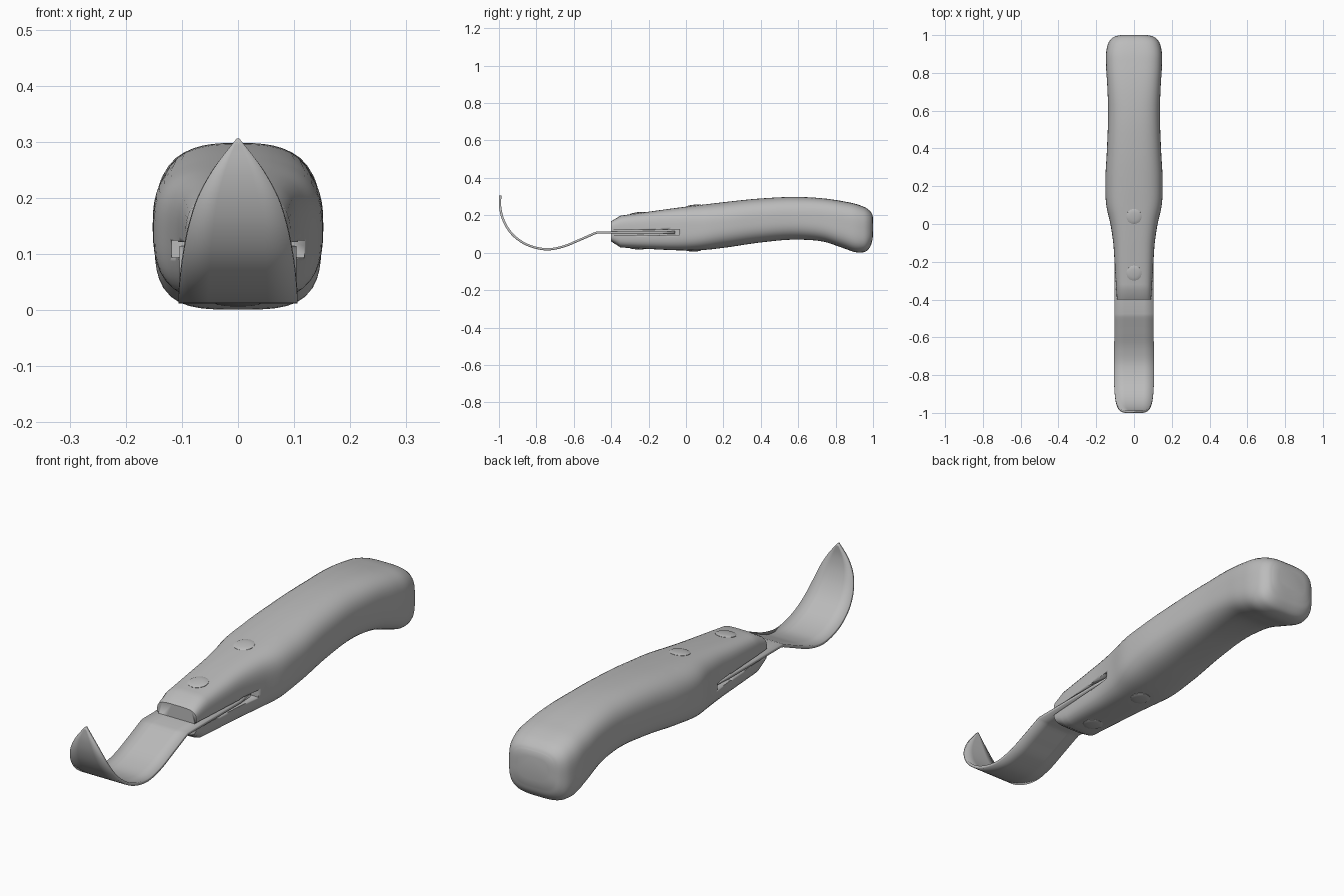
import bpy, bmesh, math
from mathutils import Vector

if "Cube" in bpy.data.objects:
    bpy.data.objects.remove(bpy.data.objects["Cube"], do_unlink=True)

grey = bpy.data.materials.new("plain grey")
grey.use_nodes = True
grey.diffuse_color = (0.5, 0.5, 0.5, 1)
grey.node_tree.nodes["Principled BSDF"].inputs["Base Color"].default_value = (0.5, 0.5, 0.5, 1)


def make_object(name, bm, angle=40):
    bmesh.ops.recalc_face_normals(bm, faces=bm.faces)
    mesh = bpy.data.meshes.new(name)
    bm.to_mesh(mesh)
    bm.free()
    mesh.materials.append(grey)
    ob = bpy.data.objects.new(name, mesh)
    bpy.context.collection.objects.link(ob)
    bpy.ops.object.select_all(action='DESELECT')
    ob.select_set(True)
    bpy.context.view_layer.objects.active = ob
    bpy.ops.object.shade_smooth_by_angle(angle=math.radians(angle))
    return ob


def spline(points, steps):
    """Catmull-Rom curve through rows of any width, parametrised by distance."""
    p = [Vector(r) for r in points]
    p = [2 * p[0] - p[1]] + p + [2 * p[-1] - p[-2]]
    out = []
    for i in range(1, len(p) - 2):
        d = [max((p[k + 1] - p[k]).length, 1e-4) for k in (i - 1, i, i + 1)]
        m1 = ((p[i] - p[i - 1]) / d[0] * d[1] + (p[i + 1] - p[i]) / d[1] * d[0]) / (d[0] + d[1])
        m2 = ((p[i + 1] - p[i]) / d[1] * d[2] + (p[i + 2] - p[i + 1]) / d[2] * d[1]) / (d[1] + d[2])
        for s in range(steps):
            t = s / steps
            out.append((2*t**3 - 3*t**2 + 1) * p[i] + (t**3 - 2*t**2 + t) * d[1] * m1
                       + (3*t**2 - 2*t**3) * p[i + 1] + (t**3 - t**2) * d[1] * m2)
    return out + [p[-2]]


# Handle: rounded-box sections as y, half width, bottom, top
stations = [
    (-0.35, 0.094, 0.028, 0.198), (-0.2, 0.103, 0.020, 0.219), (-0.1, 0.110, 0.015, 0.233),
    (0.0, 0.125, 0.012, 0.246), (0.1, 0.147, 0.015, 0.258), (0.2, 0.152, 0.026, 0.270),
    (0.4, 0.143, 0.055, 0.290), (0.6, 0.137, 0.070, 0.298), (0.74, 0.142, 0.058, 0.290),
    (0.84, 0.148, 0.025, 0.275), (0.92, 0.146, 0.001, 0.257), (0.96, 0.135, 0.006, 0.241),
    (0.985, 0.115, 0.032, 0.222), (0.996, 0.092, 0.066, 0.205)]
# Separate nose section keeps the front chamfer crisp
sections = [Vector((-0.40, 0.090, 0.060, 0.168))] + spline(stations, 5)
sections.append(Vector((1.0, 0.07, 0.09, 0.185)))
N = 56
bm = bmesh.new()
rings = []
for y, half, low, high in sections:
    n = 4.2 - 1.4 * min(max((y + 0.4) / 0.6, 0), 1) + 0.7 * min(max((y - 0.6) / 0.3, 0), 1)
    ring = []
    for i in range(N):
        a = 2 * math.pi * i / N
        c, s = math.cos(a), math.sin(a)
        r = (abs(c) ** n + abs(s) ** n) ** (-1 / n)
        ring.append(bm.verts.new((half * r * c, y, (low + high) / 2 + (high - low) / 2 * r * s)))
    rings.append(ring)
for a, b in zip(rings, rings[1:]):
    for i in range(N):
        bm.faces.new((a[i], a[(i + 1) % N], b[(i + 1) % N], b[i]))
bm.faces.new(rings[0])
bm.faces.new(rings[-1])
handle = make_object("handle", bm, 34)


# Side slots: a narrow groove that widens at its rear end
def box(bm, x0, x1, y0, y1, z0, z1):
    verts = bmesh.ops.create_cube(bm, size=1)["verts"]
    for v in verts:
        v.co = ((x0 + x1) / 2 + v.co.x * (x1 - x0), (y0 + y1) / 2 + v.co.y * (y1 - y0),
                (z0 + z1) / 2 + v.co.z * (z1 - z0))


for name, y0, y1, z0, z1 in (("front_slot_cutter", -0.45, -0.12, 0.095, 0.121),
                             ("rear_slot_cutter", -0.14, -0.035, 0.094, 0.124)):
    bm = bmesh.new()
    for x0, x1 in ((-0.3, -0.083), (0.083, 0.3)):
        box(bm, x0, x1, y0, y1, z0, z1)
    cutter = make_object(name, bm)
    cutter.hide_render = True
    cutter.hide_set(True)
    mod = handle.modifiers.new(name, 'BOOLEAN')
    mod.operation = 'DIFFERENCE'
    mod.solver = 'EXACT'
    mod.object = cutter

# Blade and tang: a strip along the hooked path, as y, z, half width
path = [(-0.993, 0.306, 0.002), (-0.994, 0.25, 0.045), (-0.985, 0.20, 0.072), (-0.965, 0.15, 0.088),
        (-0.93, 0.10, 0.098), (-0.87, 0.053, 0.104), (-0.80, 0.026, 0.106), (-0.74, 0.018, 0.106),
        (-0.66, 0.032, 0.105), (-0.57, 0.068, 0.104), (-0.49, 0.103, 0.104)]
rows = spline(path, 5) + [Vector((-0.475, 0.108, 0.104)), Vector((-0.3, 0.108, 0.104)),
                          Vector((-0.13, 0.108, 0.104)), Vector((-0.06, 0.109, 0.100))]
bm = bmesh.new()
strip = [[bm.verts.new((w * k, y, z)) for k in (-1, -0.5, 0, 0.5, 1)] for y, z, w in rows]
for a, b in zip(strip, strip[1:]):
    for k in range(4):
        bm.faces.new((a[k], a[k + 1], b[k + 1], b[k]))
blade = make_object("blade", bm)
mod = blade.modifiers.new("thickness", 'SOLIDIFY')
mod.thickness = 0.012
mod.offset = 0

# Rivets: shallow domed discs on the top and underside
for label, y, z, slope, side in (("top_front", -0.26, 0.2105, 0.14, 1), ("top_rear", 0.04, 0.2505, 0.125, 1),
                                 ("bottom_front", -0.26, 0.0235, -0.05, -1), ("bottom_rear", 0.04, 0.0125, 0.0, -1)):
    bm = bmesh.new()
    prev = None
    for r, h in ((0.040, -0.012), (0.040, 0.001), (0.036, 0.003), (0.022, 0.005), (0.008, 0.006)):
        ring = [bm.verts.new((r * math.cos(i * math.pi / 16), r * math.sin(i * math.pi / 16), side * h))
                for i in range(32)]
        if prev:
            for i in range(32):
                bm.faces.new((prev[i], prev[(i + 1) % 32], ring[(i + 1) % 32], ring[i]))
        else:
            bm.faces.new(ring)
        prev = ring
    bm.faces.new(prev)
    rivet = make_object(label + "_rivet", bm)
    rivet.location = (0, y, z)
    rivet.rotation_euler.x = math.atan(slope)
